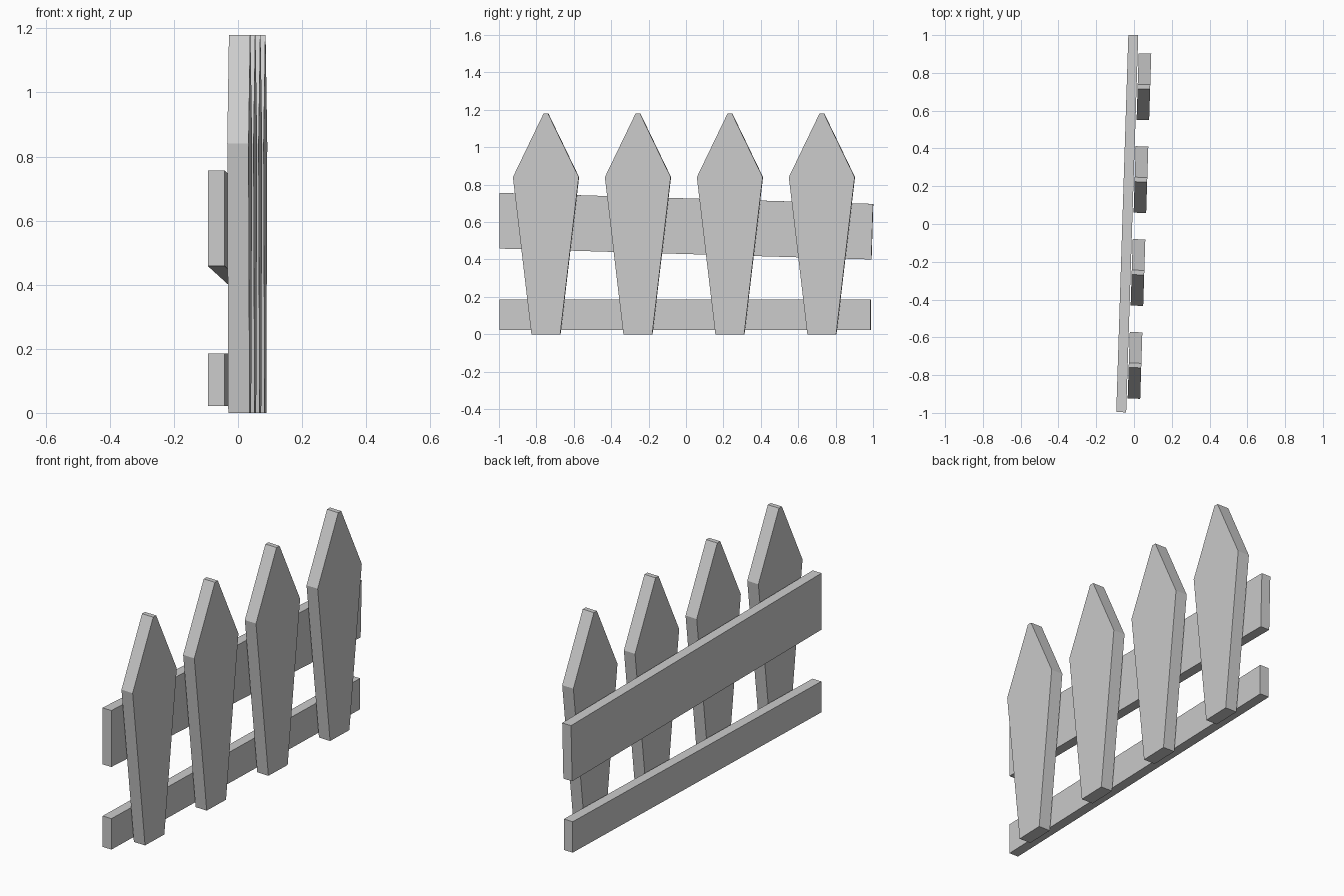
import bpy, bmesh, math

if "Cube" in bpy.data.objects:
    bpy.data.objects.remove(bpy.data.objects["Cube"])

TURN = -math.atan(0.032)  # whole fence is turned slightly about z


def board(name, profile, back, front):
    """Extrude a (y, z) profile along x from back to front."""
    bm = bmesh.new()
    face = bm.faces.new([bm.verts.new((back, y, z)) for y, z in profile])
    res = bmesh.ops.extrude_face_region(bm, geom=[face])
    verts = [v for v in res["geom"] if isinstance(v, bmesh.types.BMVert)]
    bmesh.ops.translate(bm, verts=verts, vec=(front - back, 0, 0))
    bmesh.ops.recalc_face_normals(bm, faces=bm.faces)
    mesh = bpy.data.meshes.new(name)
    bm.to_mesh(mesh)
    bm.free()
    obj = bpy.data.objects.new(name, mesh)
    obj.rotation_euler.z = TURN
    bpy.context.collection.objects.link(obj)
    return obj


# Tapered, pointed pickets
half = [(0.077, 0.0), (0.176, 0.84), (0.012, 1.18)]
outline = half + [(-y, z) for y, z in reversed(half)]
for i in range(4):
    centre = -0.748 + 0.492 * i
    board(f"picket_{i + 1}", [(y + centre, z) for y, z in outline], -0.004, 0.0625)

# Rails behind the pickets: a level lower one and a wide sloping upper one
board("lower_rail", [(-0.997, 0.022), (0.987, 0.022), (0.987, 0.185), (-0.997, 0.185)],
      -0.062, -0.0095)
board("upper_rail", [(-0.998, 0.458), (0.991, 0.4), (1.0, 0.697), (-0.998, 0.756)],
      -0.062, -0.0095)
